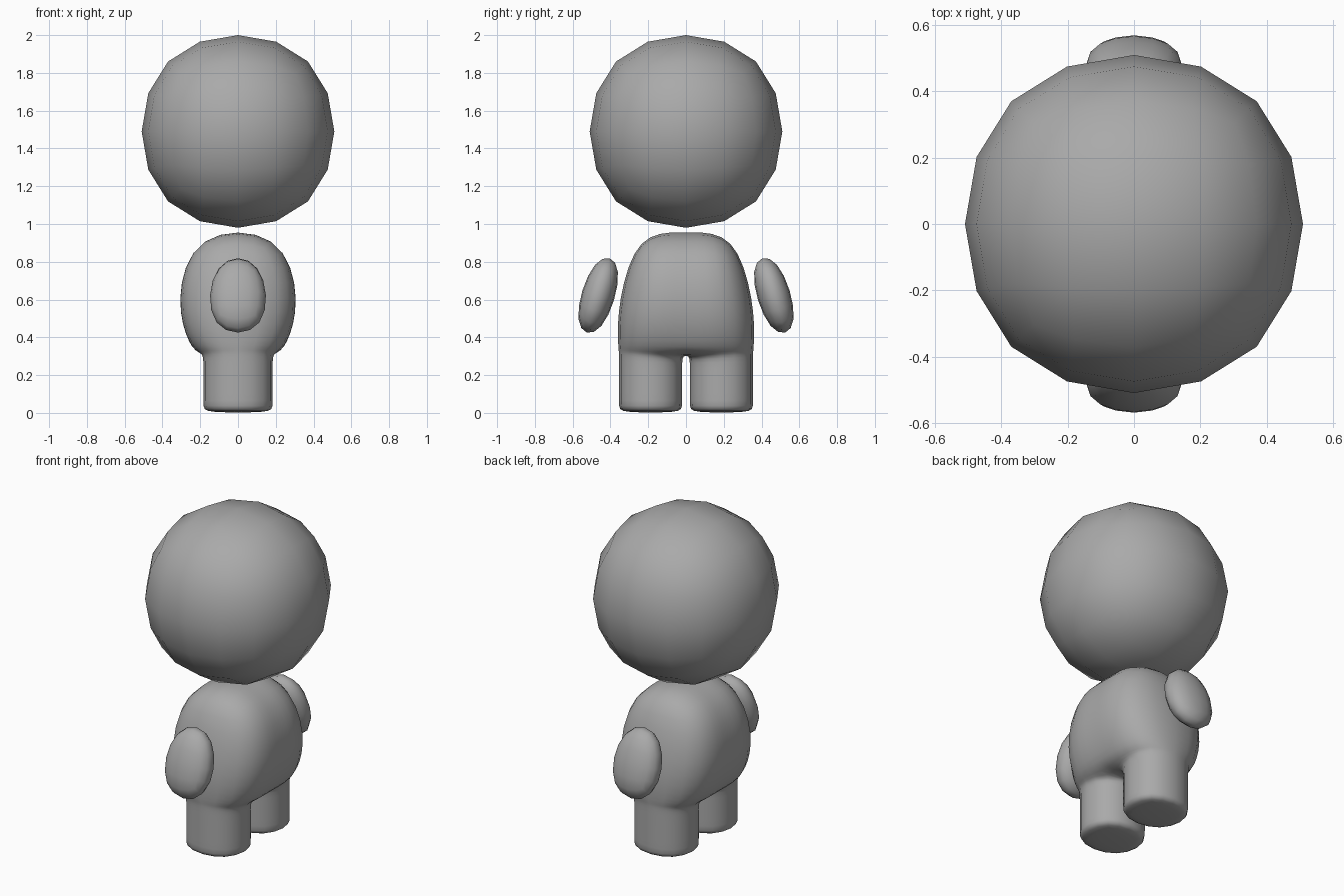
import bpy, bmesh, math
from mathutils import Matrix

if "Cube" in bpy.data.objects:
    bpy.data.objects.remove(bpy.data.objects["Cube"])

grey = bpy.data.materials.new("plain grey")
grey.diffuse_color = (0.4, 0.4, 0.4, 1)
grey.use_nodes = True
grey.node_tree.nodes["Principled BSDF"].inputs["Base Color"].default_value = grey.diffuse_color


def finish(name, bm):
    """Turn a cage into a smooth, rounded object."""
    bmesh.ops.recalc_face_normals(bm, faces=bm.faces)
    for f in bm.faces:
        f.smooth = True
    me = bpy.data.meshes.new(name)
    bm.to_mesh(me)
    bm.free()
    me.materials.append(grey)
    ob = bpy.data.objects.new(name, me)
    bpy.context.collection.objects.link(ob)
    mod = ob.modifiers.new("rounding", 'SUBSURF')
    mod.levels = mod.render_levels = 2
    return ob


# Head: a rounded cube
bm = bmesh.new()
bmesh.ops.create_cube(bm, size=1.215)
bmesh.ops.translate(bm, verts=bm.verts, vec=(0, 0, 1.49))
finish("head", bm)

# Arms: flattened, tapered rounded cubes leaning in at the top
for side, name in ((-1, "arm_near"), (1, "arm_far")):
    bm = bmesh.new()
    bmesh.ops.create_cube(bm, size=2)
    for v in bm.verts:
        v.co.x *= 0.155 if v.co.z > 0 else 0.197
        v.co.y *= 0.104
        v.co.z *= 0.245
    bm.transform(Matrix.Translation((0, side * 0.465, 0.622))
                 @ Matrix.Rotation(side * math.radians(17), 4, 'X'))
    finish(name, bm)

# Body and legs: one cage, (half depth x, half width y, height) per level
levels = [(0.24, 0.265, 0.971), (0.334, 0.38, 0.58), (0.255, 0.375, 0.35),
          (0.20, 0.37, 0.33), (0.20, 0.37, 0.27), (0.20, 0.37, 0.03),
          (0.20, 0.37, 0.0)]
GAP = 0.005      # half gap between the legs
HIP = 3          # level where the legs split
bm = bmesh.new()
V = {}
for k, (x, y, z) in enumerate(levels):
    for c, yc in enumerate((-y, -GAP, GAP, y)):
        for s in (-1, 1):
            zc = 0.30 if k == HIP and c in (1, 2) else z
            V[k, c, s] = bm.verts.new((s * x, yc, zc))


def walls(k, ring):
    """Join one ring of columns to the same ring a level below."""
    for a, b in zip(ring, ring[1:] + ring[:1]):
        bm.faces.new((V[(k, *a)], V[(k, *b)], V[(k + 1, *b)], V[(k + 1, *a)]))


def cap(k, c):
    bm.faces.new((V[k, c, -1], V[k, c + 1, -1], V[k, c + 1, 1], V[k, c, 1]))


# torso walls, top and crotch strip
torso = [(c, 1) for c in range(4)] + [(c, -1) for c in (3, 2, 1, 0)]
for k in range(HIP):
    walls(k, torso)
for c in range(3):
    cap(0, c)
cap(HIP, 1)

# two legs with closed soles
for c in (0, 2):
    for k in range(HIP, len(levels) - 1):
        walls(k, [(c, 1), (c + 1, 1), (c + 1, -1), (c, -1)])
    cap(len(levels) - 1, c)
finish("body_and_legs", bm)
